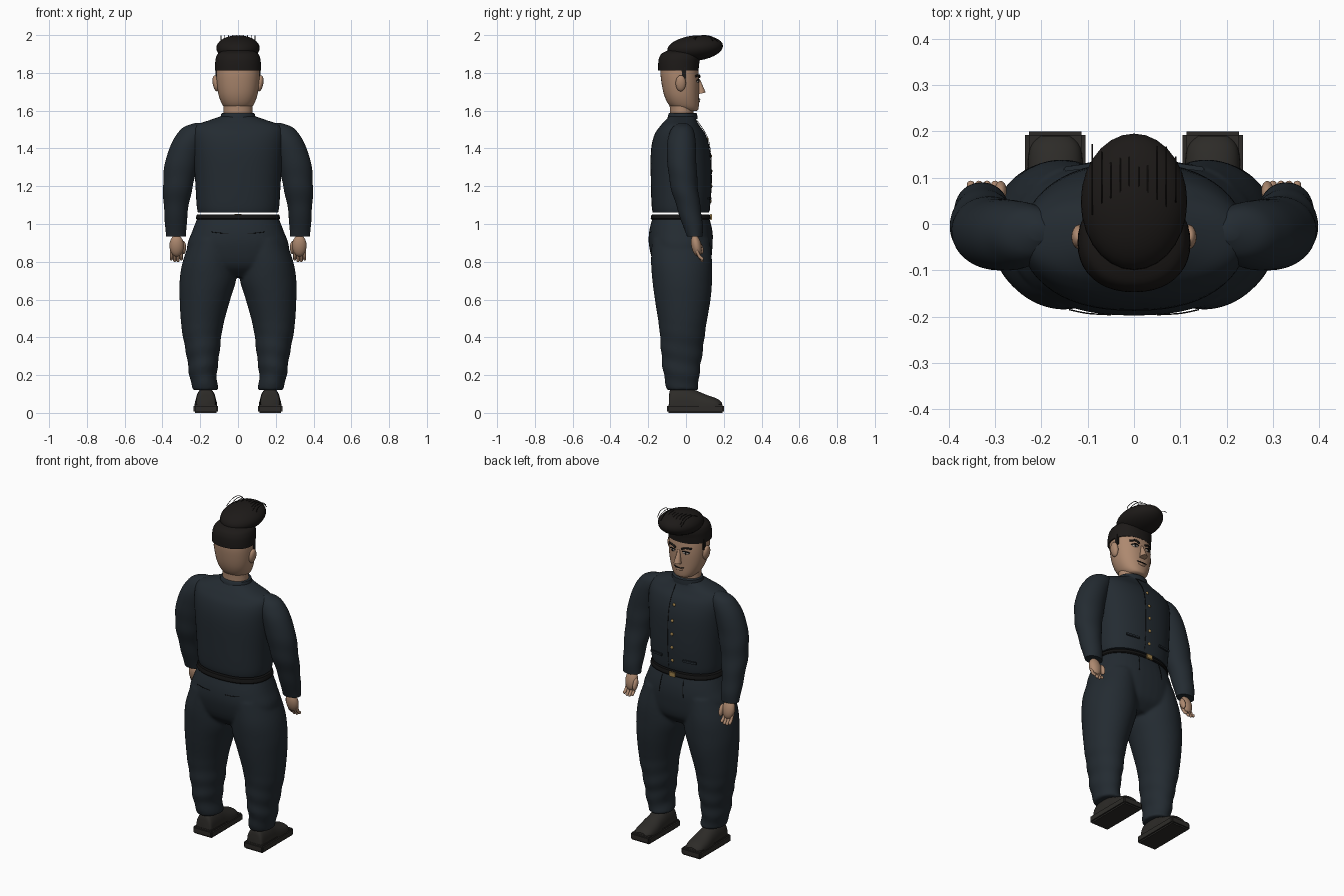
import bpy, bmesh, math
from mathutils import Vector, Matrix


def mat(name, c):
    m = bpy.data.materials.new(name)
    m.diffuse_color = (*c, 1)
    return m


NAVY = mat("navy_cloth", (0.017, 0.024, 0.031))
SKIN = mat("skin", (0.42, 0.25, 0.16))
HAIR = mat("hair", (0.012, 0.010, 0.009))
SHOE = mat("shoe_leather", (0.026, 0.024, 0.021))
DARK = mat("dark_trim", (0.006, 0.006, 0.006))
GOLD = mat("brass", (0.35, 0.22, 0.07))
WHITE = mat("eye_white", (0.55, 0.5, 0.45))


def finish(name, bm, m, angle=40):
    bmesh.ops.recalc_face_normals(bm, faces=bm.faces[:])
    me = bpy.data.meshes.new(name)
    bm.to_mesh(me)
    bm.free()
    ob = bpy.data.objects.new(name, me)
    bpy.context.collection.objects.link(ob)
    me.materials.append(m)
    bpy.ops.object.select_all(action='DESELECT')
    ob.select_set(True)
    bpy.context.view_layer.objects.active = ob
    bpy.ops.object.shade_smooth_by_angle(angle=math.radians(angle))
    return ob


def spline(rows, steps):
    """Catmull-Rom through rows of numbers."""
    v = [Vector(r) for r in rows]
    out = []
    for i in range(len(v) - 1):
        a, b, c, d = v[max(i - 1, 0)], v[i], v[i + 1], v[min(i + 2, len(v) - 1)]
        for k in range(steps):
            t = k / steps
            out.append(0.5 * (2 * b + (c - a) * t + (2 * a - 5 * b + 4 * c - d) * t * t
                              + (3 * b - a - 3 * c + d) * t ** 3))
    return out + [v[-1]]


def add_loft(bm, rows, side=1, n=40, power=2.0, steps=5, fold=None):
    """Horizontal sections; each row is z, x centre, x radius, y back, y front."""
    prev, first = None, None
    for z, cx, rx, y0, y1 in spline(rows, steps):
        ring = []
        for k in range(n):
            a = math.tau * k / n
            c, s = math.cos(a), math.sin(a)
            f = 1 + (fold(z, a) if fold else 0)
            x = math.copysign(abs(c) ** (2 / power), c) * rx * f
            y = math.copysign(abs(s) ** (2 / power), s) * (y1 - y0) / 2 * f
            ring.append(bm.verts.new(((cx + x) * side, (y0 + y1) / 2 + y, z)))
        if prev:
            for k in range(n):
                bm.faces.new((prev[k], prev[k - 1], ring[k - 1], ring[k]))
        else:
            first = ring
        prev = ring
    bm.faces.new(first)
    bm.faces.new(prev)


def loft(name, rows, m, **kw):
    bm = bmesh.new()
    add_loft(bm, rows, **kw)
    return finish(name, bm, m)


def ball(name, loc, r, m, rot=(0, 0, 0)):
    bm = bmesh.new()
    bmesh.ops.create_uvsphere(bm, u_segments=28, v_segments=18, radius=1)
    bmesh.ops.scale(bm, vec=r, verts=bm.verts)
    ob = finish(name, bm, m)
    ob.location, ob.rotation_euler = loc, rot
    return ob


def box(name, loc, size, m, bevel=0.004, rot=(0, 0, 0)):
    bm = bmesh.new()
    bmesh.ops.create_cube(bm, size=1)
    bmesh.ops.scale(bm, vec=size, verts=bm.verts)
    bmesh.ops.bevel(bm, geom=bm.edges[:], offset=bevel, segments=2, affect='EDGES')
    ob = finish(name, bm, m)
    ob.location, ob.rotation_euler = loc, rot
    return ob


def tube(name, pts, r, m):
    cu = bpy.data.curves.new(name, 'CURVE')
    cu.dimensions, cu.bevel_depth, cu.bevel_resolution, cu.use_fill_caps = '3D', r, 2, True
    sp = cu.splines.new('POLY')
    fine = spline(pts, 6)
    sp.points.add(len(fine) - 1)
    for p, q in zip(sp.points, fine):
        p.co = (*q, 1)
    cu.materials.append(m)
    ob = bpy.data.objects.new(name, cu)
    bpy.context.collection.objects.link(ob)


# trousers: hips and two creased legs fused into one surface
def crease(z, a):
    amp = 0.03 * max(0, min(1, (0.5 - z) / 0.25))
    return amp * math.sin(z * 62 + 1.6 * math.sin(a + 0.6))


bm = bmesh.new()
add_loft(bm, [(0.72, 0, 0.17, -0.10, 0.07), (0.78, 0, 0.255, -0.165, 0.125),
              (0.88, 0, 0.27, -0.195, 0.14), (0.96, 0, 0.243, -0.195, 0.138),
              (1.04, 0, 0.212, -0.175, 0.12)], power=2.3)
LEG = [(0.12, 0.172, 0.067, -0.10, 0.065), (0.2, 0.185, 0.073, -0.118, 0.07),
       (0.3, 0.186, 0.086, -0.13, 0.085), (0.45, 0.19, 0.109, -0.142, 0.105),
       (0.6, 0.175, 0.134, -0.165, 0.13), (0.7, 0.16, 0.149, -0.178, 0.138),
       (0.8, 0.152, 0.141, -0.185, 0.138), (0.92, 0.13, 0.12, -0.18, 0.125)]
for s in (-1, 1):
    add_loft(bm, LEG, side=s, fold=crease, steps=9)
trousers = finish("trousers", bm, NAVY)
rm = trousers.modifiers.new("fuse", 'REMESH')
rm.mode, rm.voxel_size, rm.use_smooth_shade = 'VOXEL', 0.009, True
sm = trousers.modifiers.new("soften", 'SMOOTH')
sm.factor, sm.iterations = 0.5, 4

# belt and buckle
loft("belt", [(1.025, 0, 0.220, -0.184, 0.128), (1.03, 0, 0.223, -0.187, 0.131),
              (1.045, 0, 0.220, -0.184, 0.128), (1.05, 0, 0.216, -0.18, 0.124)],
     DARK, power=2.3, steps=1, n=56)
box("buckle", (0, 0.132, 1.037), (0.042, 0.01, 0.03), GOLD, 0.003)

# jacket body and collar
loft("jacket", [(1.06, 0, 0.212, -0.176, 0.122), (1.10, 0, 0.219, -0.182, 0.128),
                (1.22, 0, 0.226, -0.186, 0.134), (1.38, 0, 0.238, -0.186, 0.128),
                (1.47, 0, 0.242, -0.168, 0.105), (1.52, 0, 0.225, -0.135, 0.072),
                (1.55, 0, 0.15, -0.108, 0.055), (1.57, 0, 0.09, -0.09, 0.052)],
     NAVY, power=2.3, n=56)
loft("collar", [(1.555, 0, 0.093, -0.098, 0.06), (1.57, 0, 0.092, -0.096, 0.06),
                (1.585, 0, 0.088, -0.092, 0.058), (1.588, 0, 0.083, -0.088, 0.054)], NAVY, steps=1)
tube("placket_seam", [(0.028, 0.057, 1.55), (0.028, 0.109, 1.47), (0.028, 0.13, 1.38),
                      (0.028, 0.135, 1.22), (0.028, 0.124, 1.07)], 0.0015, DARK)
for z, y in ((1.12, 0.13), (1.2, 0.134), (1.28, 0.134), (1.36, 0.131), (1.45, 0.113)):
    ball("jacket_button", (0, y, z), (0.009, 0.006, 0.009), GOLD)


# left and right parts
def sleeve_fold(z, a):
    return 0.018 * math.sin(z * 45 + 1.4 * math.sin(a)) * min(1, max(0, (1.4 - z) / 0.15))


SLEEVE = [(0.935, 0.328, 0.054, 0.005, 0.088), (1.0, 0.329, 0.057, -0.02, 0.088),
          (1.1, 0.327, 0.066, -0.052, 0.075), (1.2, 0.318, 0.079, -0.082, 0.062),
          (1.32, 0.30, 0.087, -0.098, 0.055), (1.42, 0.27, 0.085, -0.10, 0.052),
          (1.48, 0.24, 0.08, -0.088, 0.045), (1.515, 0.222, 0.062, -0.068, 0.03),
          (1.535, 0.205, 0.02, -0.035, 0.0)]
for s in (-1, 1):
    loft("sleeve", SLEEVE, NAVY, side=s, fold=sleeve_fold, steps=7)
    # hand with curled fingers
    ball("palm", (s * 0.325, 0.055, 0.885), (0.038, 0.027, 0.058), SKIN, (0.2, 0, 0))
    for i in range(4):
        x = s * (0.300 + 0.0175 * i)
        tip = 0.802 + (0.008 if i in (0, 3) else 0)
        tube("finger", [(x, 0.057, 0.86), (x, 0.07, 0.83), (x, 0.085, tip + 0.006)], 0.0085, SKIN)
        ball("fingertip", (x, 0.085, tip + 0.006), (0.0085, 0.0085, 0.009), SKIN)
    ball("thumb", (s * 0.288, 0.072, 0.875), (0.013, 0.018, 0.036), SKIN, (0.35, 0, 0))
    # shoe
    box("shoe_sole", (s * 0.17, 0.05, 0.022), (0.13, 0.30, 0.044), SHOE, 0.008)
    shoe = [(-0.09, 0.045, 0.095), (-0.075, 0.052, 0.13), (0.0, 0.055, 0.135), (0.05, 0.056, 0.12),
            (0.11, 0.06, 0.095), (0.165, 0.055, 0.075), (0.19, 0.035, 0.055)]
    bm = bmesh.new()
    prev = None
    for y, w, h in spline(shoe, 4):
        ring = [bm.verts.new((s * 0.17 + w * math.cos(a), y, 0.03 + (h - 0.03) * math.sin(a) ** 0.7
                              if math.sin(a) > 1e-6 else 0.03))
                for a in (math.pi * k / 18 for k in range(19))]
        if prev:
            for k in range(19):
                bm.faces.new((prev[k - 1], prev[k], ring[k], ring[k - 1]))
        else:
            bm.faces.new(ring)
        prev = ring
    bm.faces.new(prev)
    finish("shoe_upper", bm, SHOE)
    # pocket flap and trouser pleats
    box("jacket_pocket", (s * 0.11, 0.124, 1.135), (0.085, 0.01, 0.016), NAVY, 0.003, (0, 0, -s * 0.14))
    tube("trouser_pleat", [(s * 0.07, 0.125, 1.02), (s * 0.075, 0.137, 0.97), (s * 0.08, 0.142, 0.92)],
         0.0015, DARK)
    tube("back_pocket", [(s * 0.05, -0.196, 0.95), (s * 0.1, -0.193, 0.953), (s * 0.14, -0.185, 0.958)],
         0.0015, DARK)
    # ear, eye and brow
    ball("ear", (s * 0.117, -0.028, 1.745), (0.017, 0.027, 0.043), SKIN, (0, s * 0.15, 0))
    ball("eye", (s * 0.044, 0.060, 1.755), (0.019, 0.009, 0.008), WHITE, (0, 0, -s * 0.35))
    ball("iris", (s * 0.044, 0.067, 1.755), (0.007, 0.004, 0.008), DARK)
    tube("eyelid", [(s * 0.024, 0.069, 1.761), (s * 0.045, 0.069, 1.766), (s * 0.066, 0.056, 1.758)],
         0.003, DARK)
    tube("brow", [(s * 0.02, 0.071, 1.777), (s * 0.045, 0.068, 1.787), (s * 0.074, 0.05, 1.782)],
         0.0055, HAIR)
    box("sideburn", (s * 0.112, -0.012, 1.80), (0.012, 0.026, 0.07), HAIR)

# neck and head
loft("neck", [(1.54, 0, 0.08, -0.085, 0.045), (1.6, 0, 0.076, -0.085, 0.04),
              (1.68, 0, 0.078, -0.09, 0.04)], SKIN)
loft("head", [(1.597, 0, 0.04, -0.02, 0.052), (1.605, 0, 0.06, -0.055, 0.064),
              (1.63, 0, 0.082, -0.09, 0.068), (1.68, 0, 0.102, -0.115, 0.069),
              (1.75, 0, 0.113, -0.13, 0.07), (1.82, 0, 0.114, -0.135, 0.064),
              (1.88, 0, 0.10, -0.12, 0.05), (1.91, 0, 0.06, -0.07, 0.02)], SKIN, power=2.2)

# nose and mouth
bm = bmesh.new()
bmesh.ops.create_cone(bm, cap_ends=True, segments=12, radius1=0.021, radius2=0.007, depth=0.075)
for v in bm.verts:
    v.co.y *= 1.1
nose = finish("nose", bm, SKIN, 60)
nose.location, nose.rotation_euler = (0, 0.074, 1.728), (0.2, 0, 0)
tube("mouth", [(-0.032, 0.066, 1.664), (0, 0.073, 1.66), (0.032, 0.066, 1.664)], 0.003, DARK)
ball("lower_lip", (0, 0.067, 1.65), (0.024, 0.007, 0.007), SKIN)

# hair: cropped cap, swept-up front and loose strands
loft("hair_cap", [(1.812, 0, 0.122, -0.147, 0.066), (1.85, 0, 0.121, -0.147, 0.07),
                  (1.88, 0, 0.117, -0.142, 0.075), (1.905, 0, 0.103, -0.125, 0.07),
                  (1.925, 0, 0.06, -0.08, 0.04)], HAIR, power=2.2)
ball("pompadour", (0, 0.048, 1.931), (0.115, 0.148, 0.067), HAIR, (0.1, 0, 0))
for i in range(10):
    x = -0.09 + 0.02 * i
    d = 0.03 * math.sin(i * 2.3) ** 2
    tube("hair_strand", [(x, 0.02 + d, 1.974), (x, 0.06, 1.993), (x, 0.1, 1.998),
                         (x, 0.14 - d / 2, 1.99), (x, 0.172 - d, 1.968)], 0.0018, HAIR)
